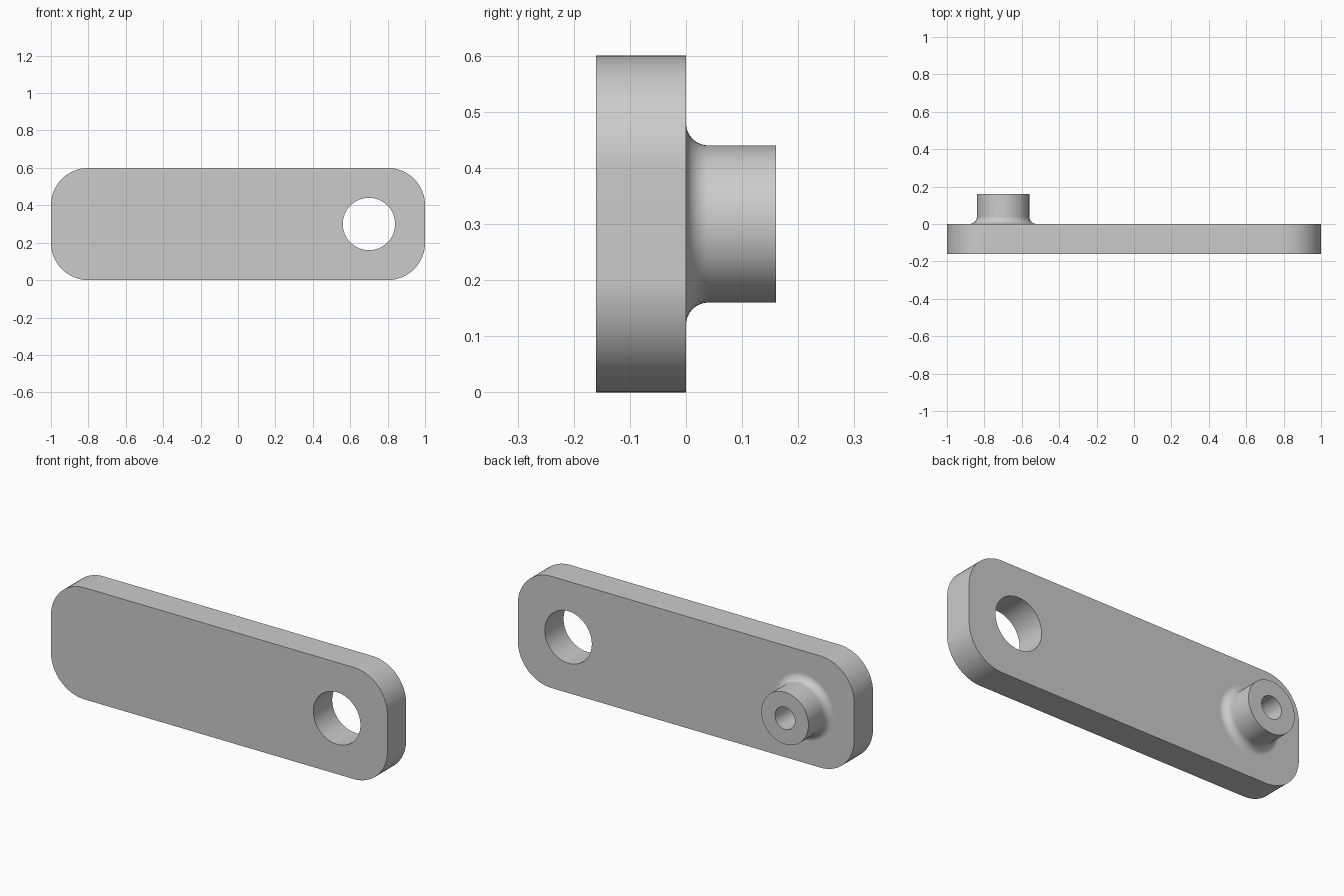
import bpy, bmesh
from math import sin, cos, pi, radians
from mathutils import Matrix, Vector

cube = bpy.data.objects.get("Cube")
if cube:
    bpy.data.objects.remove(cube, do_unlink=True)

LENGTH, HEIGHT, THICK, CORNER = 2.0, 0.6, 0.16, 0.2
MID_Z = HEIGHT / 2
END_X = 0.7            # distance of hole and boss from the middle
BOSS_R, FILLET, BORE_R = 0.14, 0.04, 0.06

grey = bpy.data.materials.new("plain grey")
grey.use_nodes = True
colour = (0.6, 0.6, 0.6, 1)
grey.diffuse_color = colour
grey.node_tree.nodes["Principled BSDF"].inputs["Base Color"].default_value = colour


def make_object(name, bm):
    bmesh.ops.recalc_face_normals(bm, faces=bm.faces)
    mesh = bpy.data.meshes.new(name)
    bm.to_mesh(mesh)
    bm.free()
    mesh.materials.append(grey)
    obj = bpy.data.objects.new(name, mesh)
    bpy.context.collection.objects.link(obj)
    return obj


def arc(cx, cy, r, start, steps):
    """Points of a quarter circle starting at the given angle."""
    return [(cx + r * cos(start + pi / 2 * i / steps),
             cy + r * sin(start + pi / 2 * i / steps)) for i in range(steps + 1)]


def rod(name, x, radius, y0, y1):
    """Cylinder along y, used as a cutter."""
    bm = bmesh.new()
    place = Matrix.Translation((x, (y0 + y1) / 2, MID_Z)) @ Matrix.Rotation(pi / 2, 4, 'X')
    bmesh.ops.create_cone(bm, cap_ends=True, segments=64, radius1=radius,
                          radius2=radius, depth=y1 - y0, matrix=place)
    obj = make_object(name, bm)
    obj.hide_render = True
    return obj


def combine(target, other, operation):
    mod = target.modifiers.new(operation, 'BOOLEAN')
    mod.operation, mod.object, mod.solver = operation, other, 'EXACT'
    bpy.context.view_layer.objects.active = target
    bpy.ops.object.modifier_apply(modifier=mod.name)
    bpy.data.objects.remove(other, do_unlink=True)


# Rounded plate
bm = bmesh.new()
dx, dz = LENGTH / 2 - CORNER, HEIGHT / 2 - CORNER
outline = []
for k, (sx, sz) in enumerate([(1, 1), (-1, 1), (-1, -1), (1, -1)]):
    outline += arc(sx * dx, MID_Z + sz * dz, CORNER, k * pi / 2, 16)
face = bm.faces.new([bm.verts.new((x, -THICK, z)) for x, z in outline])
side = bmesh.ops.extrude_face_region(bm, geom=[face])
bmesh.ops.translate(bm, vec=Vector((0, THICK, 0)),
                    verts=[v for v in side["geom"] if isinstance(v, bmesh.types.BMVert)])
plate = make_object("link_plate", bm)

# Turned boss with a filleted foot sunk into the plate
profile = [(0, 0.16), (BOSS_R, 0.16)]
profile += arc(BOSS_R + FILLET, FILLET, FILLET, pi, 10)
profile += [(BOSS_R + FILLET, -0.05), (0, -0.05)]
bm = bmesh.new()
verts = [bm.verts.new((-END_X + r, y, MID_Z)) for r, y in profile]
edges = [bm.edges.new(pair) for pair in zip(verts, verts[1:])]
bmesh.ops.spin(bm, geom=verts + edges, cent=(-END_X, 0, MID_Z), axis=(0, 1, 0),
               angle=2 * pi, steps=64)
bmesh.ops.remove_doubles(bm, verts=bm.verts, dist=0.0001)
boss = make_object("boss", bm)
combine(plate, boss, 'UNION')

# Through hole and blind bore
combine(plate, rod("hole_cutter", END_X, BOSS_R, -0.3, 0.1), 'DIFFERENCE')
combine(plate, rod("bore_cutter", -END_X, BORE_R, -0.08, 0.3), 'DIFFERENCE')

# Smooth rounds, crisp rims, flat broad faces
bpy.ops.object.select_all(action='DESELECT')
plate.select_set(True)
bpy.context.view_layer.objects.active = plate
bpy.ops.object.shade_smooth_by_angle(angle=radians(30))
weighted = plate.modifiers.new("flat_faces", 'WEIGHTED_NORMAL')
weighted.keep_sharp = True
